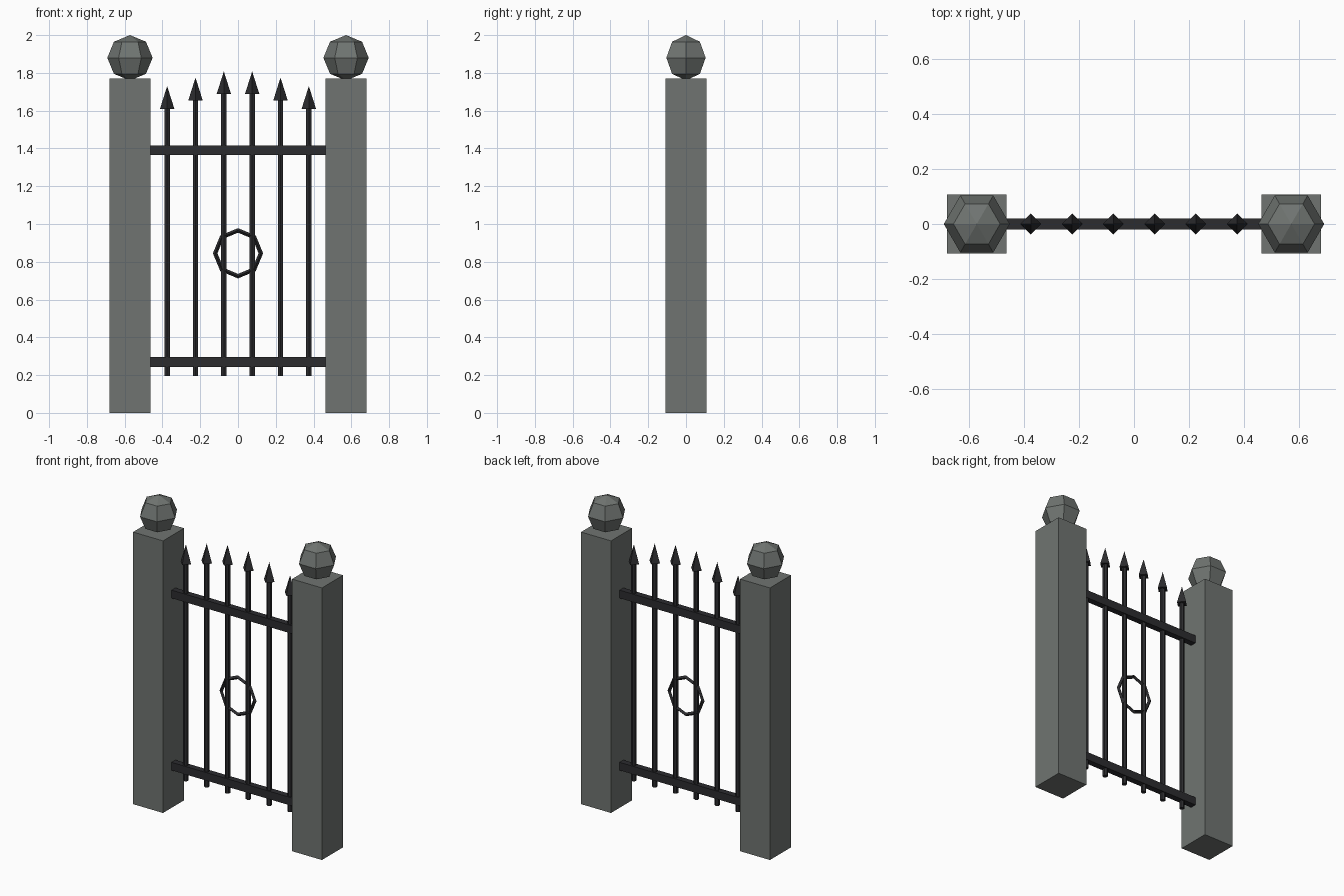
import bpy
from math import pi

cube = bpy.data.objects.get("Cube")
if cube:
    bpy.data.objects.remove(cube, do_unlink=True)


def material(name, color):
    mat = bpy.data.materials.new(name)
    mat.use_nodes = True
    mat.diffuse_color = color
    mat.node_tree.nodes["Principled BSDF"].inputs["Base Color"].default_value = color
    return mat


stone = material("grey stone", (0.16, 0.175, 0.165, 1))
iron = material("black iron", (0.025, 0.025, 0.028, 1))


def finish(name, mat):
    obj = bpy.context.object
    obj.name = name
    obj.data.materials.append(mat)
    return obj


def box(name, center, size, mat):
    bpy.ops.mesh.primitive_cube_add(size=1, location=center)
    obj = finish(name, mat)
    obj.scale = size


# Stone posts with faceted ball finials
for side, x in (("right", -0.572), ("left", 0.572)):
    box(f"{side}_post", (x, 0, 0.885), (0.216, 0.216, 1.77), stone)
    bpy.ops.mesh.primitive_uv_sphere_add(
        segments=6, ring_count=4, radius=0.12, location=(x, 0, 1.88), rotation=(0, 0, pi / 2))
    finish(f"{side}_finial", stone)

# Horizontal rails between the posts
for name, z in (("lower_rail", 0.27), ("upper_rail", 1.39)):
    box(name, (0, 0, z), (0.93, 0.04, 0.052), iron)

# Upright bars with pointed tips, taller toward the middle
for i, base in enumerate((1.61, 1.655, 1.688, 1.688, 1.655, 1.61)):
    x = -0.375 + 0.15 * i
    bottom = 0.195
    bpy.ops.mesh.primitive_cylinder_add(
        vertices=6, radius=0.016, depth=base - bottom, location=(x, 0, (base + bottom) / 2))
    finish(f"bar_{i + 1}", iron)
    bpy.ops.mesh.primitive_cone_add(
        vertices=4, radius1=0.038, radius2=0, depth=0.12, location=(x, 0, base + 0.06))
    finish(f"spear_tip_{i + 1}", iron)

# Octagonal ring in the middle of the gate
bpy.ops.mesh.primitive_torus_add(
    major_segments=8, minor_segments=4, major_radius=0.121, minor_radius=0.012,
    location=(0, 0, 0.845), rotation=(pi / 2, 0, 0))
finish("centre_ring", iron)
